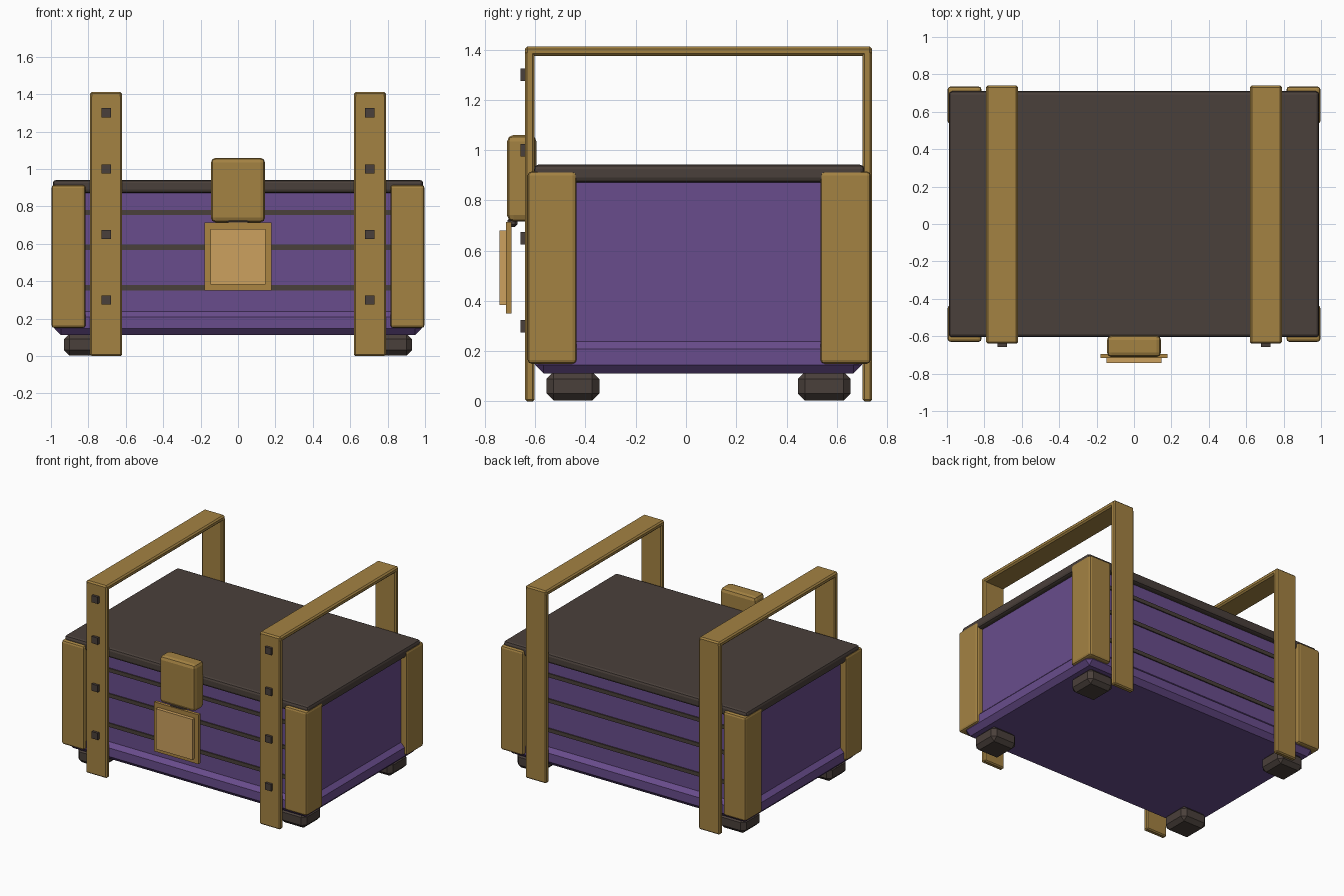
import bpy
import bmesh

cube = bpy.data.objects.get("Cube")
if cube:
    bpy.data.objects.remove(cube, do_unlink=True)


def make_material(name, srgb):
    linear = [((c + 0.055) / 1.055) ** 2.4 for c in srgb] + [1.0]
    mat = bpy.data.materials.new(name)
    mat.use_nodes = True
    mat.diffuse_color = linear
    bsdf = mat.node_tree.nodes["Principled BSDF"]
    bsdf.inputs["Base Color"].default_value = linear
    bsdf.inputs["Roughness"].default_value = 0.8
    return mat


purple = make_material("purple paint", (0.41, 0.30, 0.55))
dark = make_material("dark brown", (0.29, 0.25, 0.23))
gold = make_material("dull gold", (0.64, 0.51, 0.26))
brass = make_material("brass", (0.67, 0.52, 0.26))
tan = make_material("light tan", (0.80, 0.63, 0.37))


def box(name, mat, x, y, z, bevel=0.0, segments=1):
    """Box spanning the (low, high) pairs x, y and z, with bevelled edges."""
    spans = (x, y, z)
    bm = bmesh.new()
    bmesh.ops.create_cube(bm, size=1)
    for v in bm.verts:
        v.co = [hi if c > 0 else lo for c, (lo, hi) in zip(v.co, spans)]
    if bevel:
        bmesh.ops.bevel(bm, geom=bm.edges[:], offset=bevel, segments=segments,
                        profile=0.5, affect='EDGES')
    mesh = bpy.data.meshes.new(name)
    bm.to_mesh(mesh)
    bm.free()
    mesh.materials.append(mat)
    obj = bpy.data.objects.new(name, mesh)
    bpy.context.collection.objects.link(obj)
    return obj


def sided(side, lo, hi):
    """Span lo..hi on the left (+x) or mirrored to the right (-x)."""
    return (lo, hi) if side > 0 else (-hi, -lo)


# Chest body, wider base and lid
box("chest_body", purple, (-0.95, 0.95), (-0.57, 0.67), (0.15, 0.90))
box("chest_base", purple, (-0.98, 0.98), (-0.60, 0.70), (0.112, 0.243), 0.034)
box("lid", dark, (-0.99, 0.99), (-0.605, 0.71), (0.872, 0.942), 0.018, 2)

# Dark grooves between the boards, front and back
for z in (0.365, 0.582, 0.768):
    for end, y in (("front", (-0.578, -0.56)), ("back", (0.66, 0.678))):
        box(end + "_groove", dark, (-0.90, 0.90), y, (z - 0.014, z + 0.014))

for side, label in ((1, "left"), (-1, "right")):
    # Corner guards and feet
    for end, guard_y, foot_y in (
            ("front", (-0.63, -0.435), (-0.555, -0.345)),
            ("back", (0.535, 0.735), (0.445, 0.655))):
        box(f"{end}_{label}_corner", gold, sided(side, 0.815, 0.997),
            guard_y, (0.15, 0.915), 0.016, 2)
        box(f"{end}_{label}_foot", dark, sided(side, 0.72, 0.93),
            foot_y, (0.004, 0.118), 0.028)

    # Carrying frame: two posts and a top bar
    strap_x = sided(side, 0.62, 0.79)
    for end, y in (("front", (-0.64, -0.602)), ("back", (0.702, 0.74))):
        box(f"{end}_{label}_post", gold, strap_x, y, (0, 1.395), 0.008)
    box(f"{label}_top_bar", gold, strap_x, (-0.64, 0.74), (1.375, 1.413), 0.01)

    # Square studs on the front posts
    for z in (0.30, 0.65, 1.00, 1.30):
        box(f"{label}_stud", dark, sided(side, 0.68, 0.73),
            (-0.658, -0.63), (z - 0.025, z + 0.025))

# Latch with a hinge pin and hanging plate
box("latch", gold, (-0.145, 0.145), (-0.712, -0.595), (0.715, 1.06), 0.026, 2)
box("latch_pin", dark, (-0.06, 0.06), (-0.71, -0.67), (0.695, 0.73), 0.01)
box("latch_plate", brass, (-0.18, 0.18), (-0.717, -0.694), (0.35, 0.713))
box("latch_panel", tan, (-0.148, 0.148), (-0.742, -0.715), (0.383, 0.68))
